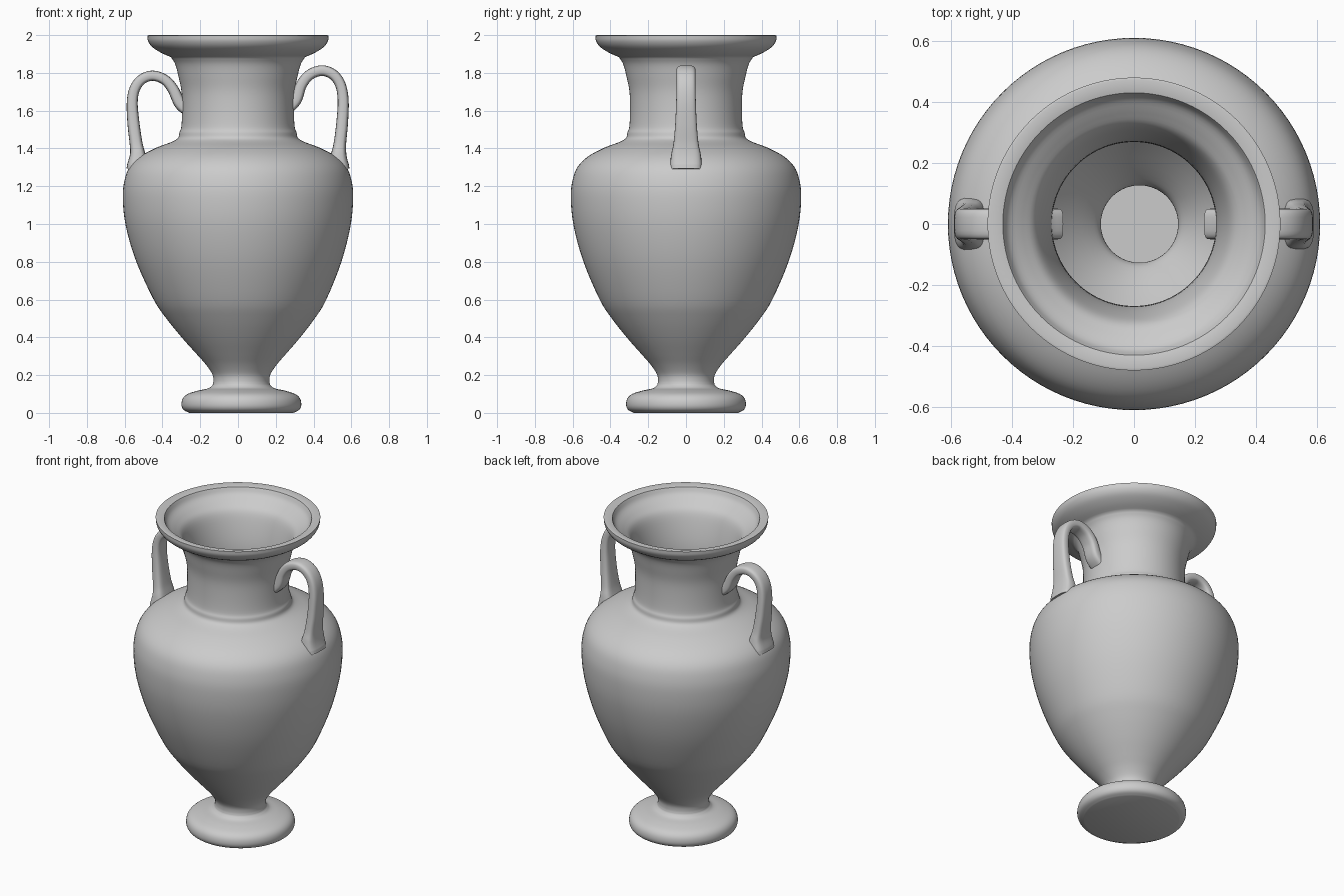
import bpy, bmesh, math
from mathutils import Vector


def smooth(pts, n=5):
    """Catmull-Rom curve through points of any dimension."""
    v = [Vector(p) for p in pts]
    v = [2 * v[0] - v[1]] + v + [2 * v[-1] - v[-2]]
    out = []
    for a, b, c, d in zip(v, v[1:], v[2:], v[3:]):
        for i in range(n):
            t = i / n
            out.append(0.5 * (2 * b + (c - a) * t + (2 * a - 5 * b + 4 * c - d) * t * t
                              + (3 * b - a - 3 * c + d) * t ** 3))
    return out + [v[-2]]


def loft(name, rings, cap=True):
    """Skin a list of closed rings and cap both ends."""
    bm = bmesh.new()
    loops = [[bm.verts.new(p) for p in r] for r in rings]
    for a, b in zip(loops, loops[1:]):
        for i in range(len(a)):
            j = (i + 1) % len(a)
            bm.faces.new((a[i], a[j], b[j], b[i]))
    bm.faces.new(loops[0])
    bm.faces.new(loops[-1])
    bmesh.ops.recalc_face_normals(bm, faces=bm.faces)
    me = bpy.data.meshes.new(name)
    bm.to_mesh(me)
    bm.free()
    ob = bpy.data.objects.new(name, me)
    bpy.context.collection.objects.link(ob)
    bpy.ops.object.select_all(action='DESELECT')
    ob.select_set(True)
    bpy.context.view_layer.objects.active = ob
    bpy.ops.object.shade_smooth_by_angle(angle=math.radians(40))
    return ob


# Vase wall: outer profile pieces, split where the surface is creased
foot = [(.275, 0), (.305, .015), (.317, .04), (.311, .075), (.285, .1), (.23, .118),
        (.175, .13), (.152, .148)]
body = [(.152, .148), (.148, .17), (.154, .205), (.187, .255), (.235, .31), (.31, .395),
        (.393, .5), (.457, .6), (.543, .8), (.595, .99), (.61, 1.14), (.6, 1.235),
        (.572, 1.305), (.515, 1.36), (.43, 1.405), (.35, 1.435), (.318, 1.455), (.31, 1.485)]
neck = [(.31, 1.485), (.3, 1.515), (.296, 1.6), (.299, 1.7), (.315, 1.78), (.332, 1.845), (.355, 1.883)]
rim = [(.355, 1.883), (.41, 1.908), (.455, 1.938), (.476, 1.968), (.48, 1.997)]
lip = [(.48, 1.997), (.472, 2.0), (.43, 1.99)]
# Inner wall, from the lip down to the floor in the foot
inner = [(.43, 1.99), (.41, 1.955), (.365, 1.922), (.325, 1.885), (.298, 1.81), (.275, 1.7),
         (.269, 1.6), (.272, 1.5), (.29, 1.44), (.4, 1.385), (.5, 1.335), (.565, 1.25), (.583, 1.14),
         (.568, .99), (.517, .8), (.432, .6), (.29, .4), (.165, .255), (.131, .205),
         (.129, .165), (.15, .125), (.25, .09), (.285, .05), (.265, .025)]

profile = []
for part, n in ((foot, 4), (body, 4), (neck, 4), (rim, 4), (lip, 1), (inner, 4)):
    profile += smooth(part, n)[:-1]
profile.append(Vector(inner[-1]))


def lean(z):
    """The lower part sits slightly off the axis."""
    t = min(max((z - .2) / .9, 0), 1)
    return .018 * (1 - t * t * (3 - 2 * t))


SIDES = 96
loft("vase_body", [[(r * math.cos(2 * math.pi * k / SIDES) + lean(z),
                     r * math.sin(2 * math.pi * k / SIDES), z) for k in range(SIDES)]
                   for r, z in profile])


def handle(name, side, path):
    """Path points: distance from axis, z, half thickness, half width."""
    pts = smooth(path, 6)
    rings = []
    for i, p in enumerate(pts):
        q, s = pts[max(i - 1, 0)], pts[min(i + 1, len(pts) - 1)]
        tx, tz = (s - q)[0], (s - q)[1]
        length = math.hypot(tx, tz)
        nx, nz = -tz / length, tx / length
        ring = []
        for k in range(24):
            a = 2 * math.pi * k / 24
            # rounded-rectangle section
            c, w = (math.copysign(abs(f) ** .6, f) for f in (math.cos(a), math.sin(a)))
            ring.append((side * (p[0] + nx * c * p[2]), w * p[3], p[1] + nz * c * p[2]))
        rings.append(ring)
    return loft(name, rings)


# Handles: from the neck, over the arch, down to the flared foot on the shoulder
handle("left_handle", -1, [
    (.25, 1.59, .03, .05), (.305, 1.635, .031, .05), (.345, 1.715, .029, .05), (.39, 1.765, .027, .05),
    (.453, 1.785, .027, .05), (.51, 1.765, .027, .05), (.547, 1.715, .028, .05), (.56, 1.64, .029, .052),
    (.553, 1.53, .032, .057), (.54, 1.43, .034, .066), (.532, 1.375, .04, .077),
    (.53, 1.32, .055, .086), (.535, 1.285, .056, .086)])
handle("right_handle", 1, [
    (.25, 1.6, .03, .05), (.305, 1.655, .031, .05), (.335, 1.735, .029, .05), (.38, 1.79, .028, .05),
    (.445, 1.812, .028, .05), (.505, 1.79, .028, .05), (.543, 1.735, .028, .05), (.557, 1.65, .029, .052),
    (.551, 1.53, .031, .057), (.54, 1.43, .033, .066), (.534, 1.375, .04, .077),
    (.53, 1.32, .055, .084), (.535, 1.285, .056, .084)])
